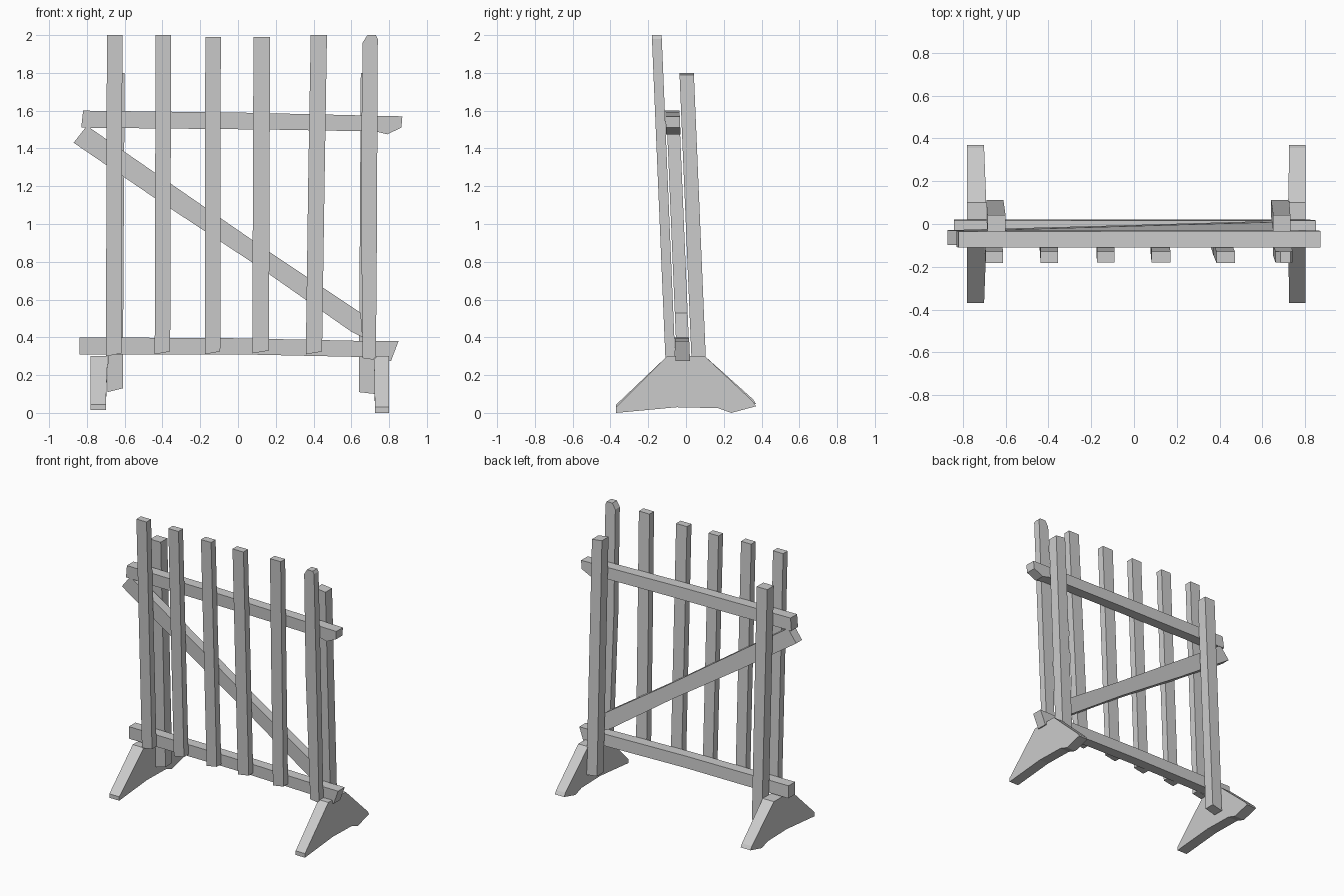
import bpy, bmesh

LEAN = -0.042  # the whole panel tips forward as it rises


def prism(name, front, back):
    """Solid between two matching outlines of 3D points."""
    bm = bmesh.new()
    a = [bm.verts.new(p) for p in front]
    b = [bm.verts.new(p) for p in back]
    bm.faces.new(a)
    bm.faces.new(b[::-1])
    n = len(a)
    for i in range(n):
        j = (i + 1) % n
        bm.faces.new((a[i], b[i], b[j], a[j]))
    bmesh.ops.recalc_face_normals(bm, faces=bm.faces[:])
    me = bpy.data.meshes.new(name)
    bm.to_mesh(me)
    bm.free()
    ob = bpy.data.objects.new(name, me)
    bpy.context.collection.objects.link(ob)
    return ob


def board(name, outline, offset, half):
    """Leaning board from an (x, z) outline."""
    y = lambda z: offset + LEAN * z
    prism(name, [(x, y(z) - half, z) for x, z in outline],
          [(x, y(z) + half, z) for x, z in outline])


# Upright slats: bottom x, top x, half width, bottom z, top z
slats = [(-0.658, -0.653, 0.041, 0.30, 2.00), (-0.40, -0.395, 0.041, 0.31, 2.00),
         (-0.135, -0.132, 0.041, 0.31, 1.99), (0.12, 0.126, 0.044, 0.315, 1.99),
         (0.402, 0.428, 0.043, 0.31, 2.00)]
for i, (xb, xt, h, zb, zt) in enumerate(slats):
    xm = (xb + xt) / 2
    board(f"slat_{i + 1}",
          [(xb - h, zb), (xb + h, zb + 0.015), (xm + h, 1.2),
           (xt + h, zt), (xt - h, zt), (xm - h, 1.25)], -0.071, 0.026)
board("slat_6",
      [(0.66, 0.29), (0.73, 0.28), (0.735, 0.9), (0.74, 1.98), (0.73, 2.0),
       (0.685, 2.0), (0.66, 1.96), (0.65, 1.2)], -0.071, 0.026)

# Horizontal rails
board("top_rail",
      [(-0.83, 1.51), (0.16, 1.50), (0.73, 1.49), (0.79, 1.475), (0.865, 1.51),
       (0.87, 1.57), (0.0, 1.59), (-0.82, 1.60)], -0.005, 0.038)
board("bottom_rail",
      [(-0.84, 0.31), (0.0, 0.31), (0.70, 0.295), (0.81, 0.275),
       (0.85, 0.38), (0.70, 0.38), (0.0, 0.395), (-0.84, 0.40)], -0.005, 0.038)

# Diagonal brace
board("diagonal_brace",
      [(-0.87, 1.43), (-0.43, 1.13), (0.10, 0.78), (0.60, 0.43), (0.66, 0.40),
       (0.65, 0.53), (0.17, 0.85), (-0.38, 1.23), (-0.80, 1.52)], -0.003, 0.034)

# Rear posts
board("left_post", [(-0.69, 0.11), (-0.61, 0.13), (-0.60, 1.80), (-0.685, 1.80)],
      0.079, 0.038)
board("right_post", [(0.64, 0.11), (0.725, 0.10), (0.73, 1.79), (0.65, 1.80)],
      0.079, 0.038)

# Splayed feet: (y, z) side profile
profile = [(-0.37, 0.0), (-0.05, 0.03), (0.17, 0.025), (0.24, 0.0), (0.37, 0.035),
           (0.355, 0.06), (0.10, 0.30), (-0.10, 0.30), (-0.37, 0.03)]


def foot(name, outer, inner_low, inner_top, lift):
    k = (0.3 - lift) / 0.3
    outside = [(outer, y, lift + z * k) for y, z in profile]
    inside = [(inner_top if z > 0.2 else inner_low, y, lift + z * k)
              for y, z in profile]
    prism(name, outside, inside)


foot("left_foot", -0.78, -0.70, -0.69, 0.015)
foot("right_foot", 0.80, 0.725, 0.72, 0.0)
